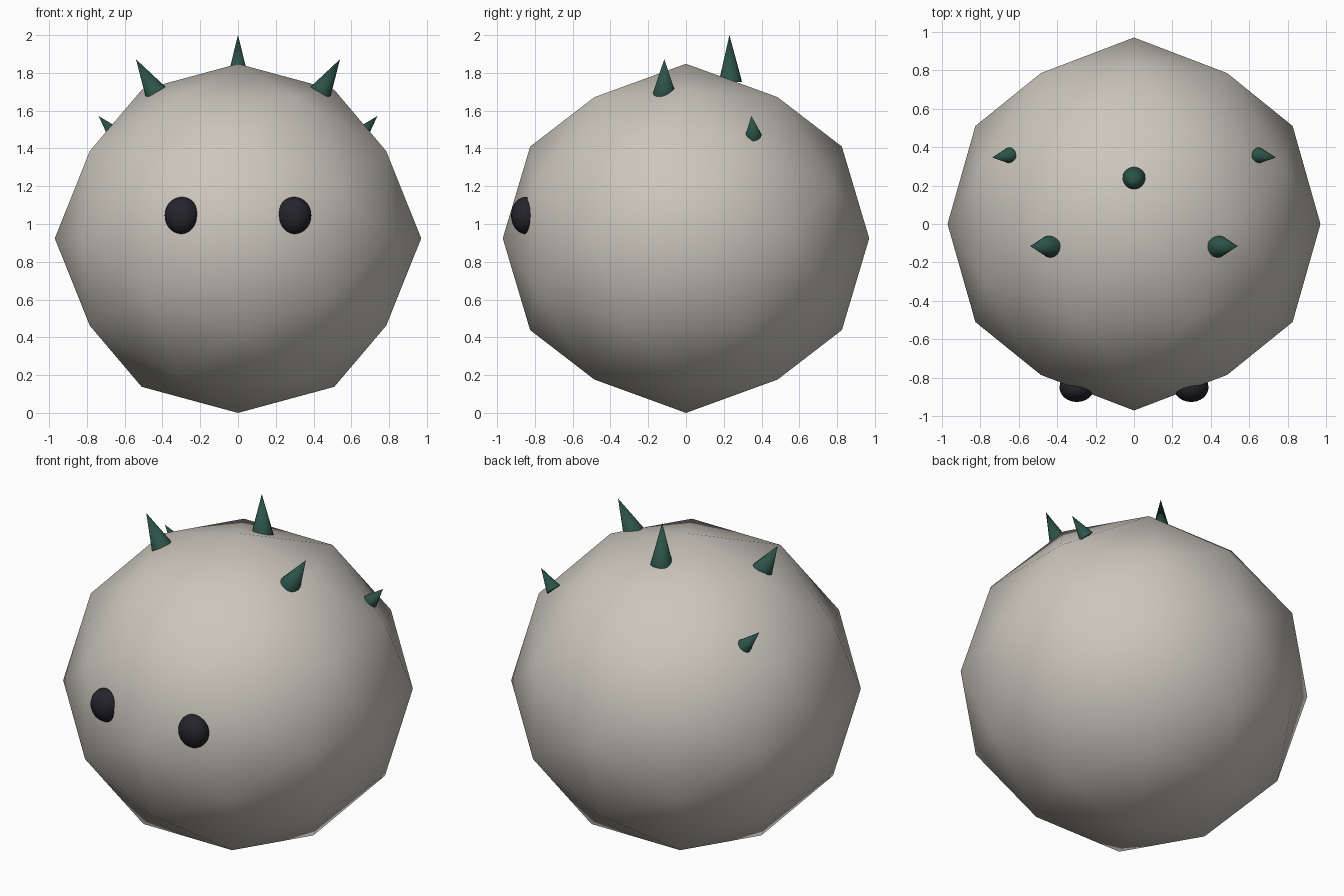
import bpy, bmesh, math
from mathutils import Vector, Matrix

if "Cube" in bpy.data.objects:
    bpy.data.objects.remove(bpy.data.objects["Cube"])


def material(name, rgb):
    m = bpy.data.materials.new(name)
    m.diffuse_color = (*rgb, 1)
    m.use_nodes = True
    m.node_tree.nodes["Principled BSDF"].inputs["Base Color"].default_value = m.diffuse_color
    return m


CREAM = material("warm grey", (0.60, 0.57, 0.51))
GREEN = material("dark green", (0.025, 0.085, 0.065))
BLACK = material("near black", (0.018, 0.018, 0.025))


def finish(name, bm, mat, angle=60):
    bmesh.ops.recalc_face_normals(bm, faces=bm.faces)
    me = bpy.data.meshes.new(name)
    bm.to_mesh(me)
    bm.free()
    me.materials.append(mat)
    ob = bpy.data.objects.new(name, me)
    bpy.context.collection.objects.link(ob)
    bpy.ops.object.select_all(action='DESELECT')
    ob.select_set(True)
    bpy.context.view_layer.objects.active = ob
    bpy.ops.object.shade_smooth_by_angle(angle=math.radians(angle))
    return ob


# Body: once-subdivided icosahedron with edge midpoints on the axes
phi = (1 + 5 ** 0.5) / 2
corners = []
for a in (-1, 1):
    for b in (-phi, phi):
        corners += [Vector((0, b, a)), Vector((b, a, 0)), Vector((a, 0, b))]
points = [c.normalized() for c in corners]
for i, p in enumerate(corners):
    for q in corners[i + 1:]:
        if (p - q).length < 2.1:
            points.append((p + q).normalized())
bm = bmesh.new()
for p in points:
    bm.verts.new((p.x * 0.97, p.y * 0.97, p.z * 0.924 + 0.924))
bmesh.ops.convex_hull(bm, input=bm.verts)
finish("body", bm, CREAM)


# Spikes: cones from base centre to tip
def spike(name, base, tip, radius):
    base, tip = Vector(base), Vector(tip)
    axis = tip - base
    bm = bmesh.new()
    bmesh.ops.create_cone(bm, cap_ends=True, segments=16, radius1=radius,
                          radius2=0, depth=axis.length)
    rot = axis.to_track_quat('Z', 'Y').to_matrix().to_4x4()
    bm.transform(Matrix.Translation((base + tip) / 2) @ rot)
    finish(name, bm, GREEN)


spike("middle_spike", (0, 0.235, 1.75), (0, 0.23, 2.0), 0.062)
for s, side in ((-1, "left"), (1, "right")):
    spike(side + "_upper_spike", (s * 0.435, -0.115, 1.695), (s * 0.54, -0.115, 1.872), 0.06)
    spike(side + "_lower_spike", (s * 0.645, 0.357, 1.468), (s * 0.738, 0.346, 1.572), 0.043)

    # Eyes: flattened balls half sunk into the body
    bm = bmesh.new()
    bmesh.ops.create_uvsphere(bm, u_segments=24, v_segments=16, radius=1)
    bm.transform(Matrix.Translation((s * 0.297, -0.85, 1.045))
                 @ Matrix.Diagonal((0.091, 0.076, 0.098, 1)))
    finish(side + "_eye", bm, BLACK)
